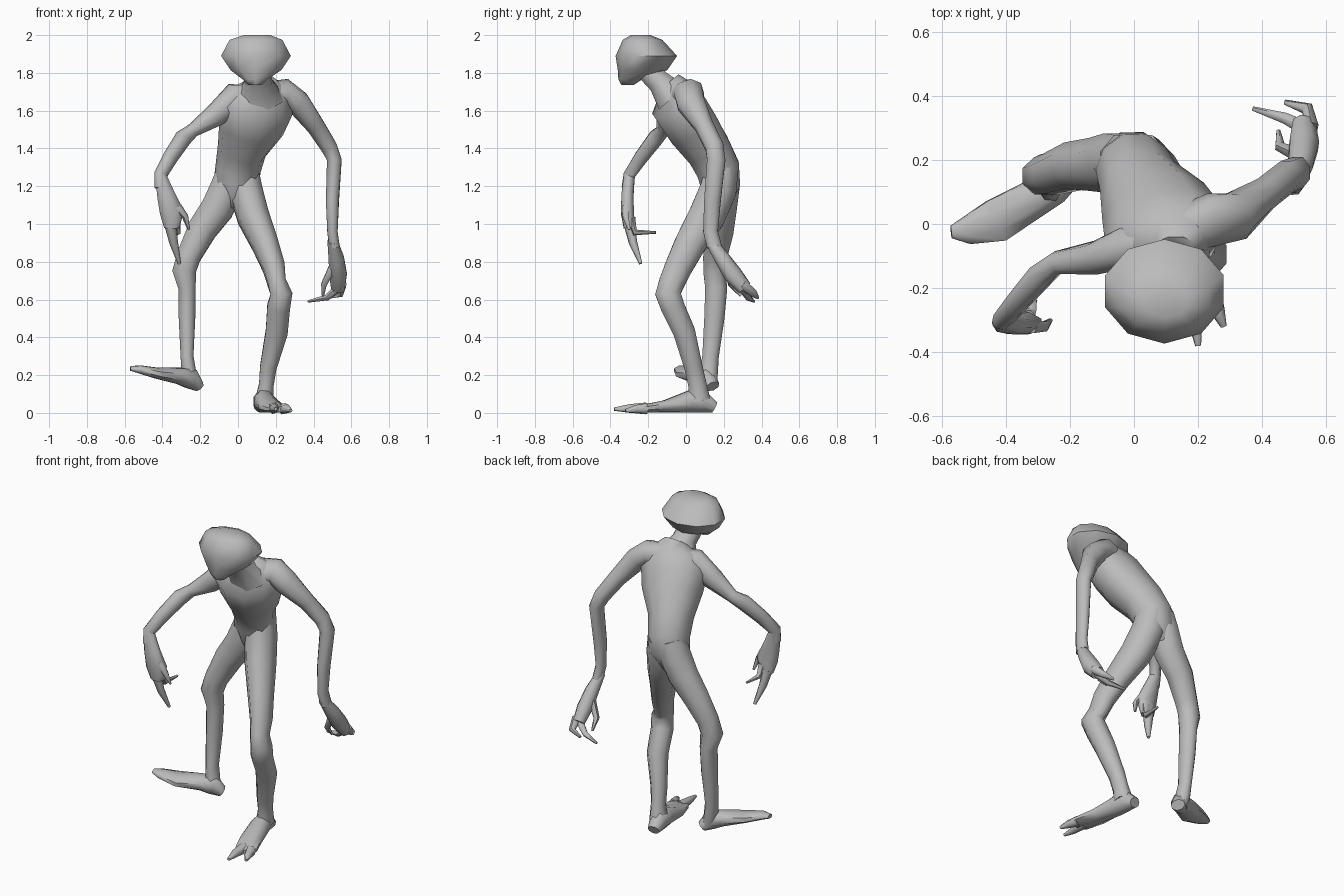
import bpy
import bmesh
import math
from mathutils import Vector

cube = bpy.data.objects.get("Cube")
if cube:
    bpy.data.objects.remove(cube, do_unlink=True)

UNIT = 0.01  # ring positions and radii are given in hundredths

skin = bpy.data.materials.new("grey skin")
skin.use_nodes = True
skin.diffuse_color = (0.5, 0.5, 0.5, 1)
skin.node_tree.nodes["Principled BSDF"].inputs["Base Color"].default_value = (0.5, 0.5, 0.5, 1)


def loft(name, rings, side=(1, 0, 0), sides=8, level=False):
    """Skin a row of elliptical rings (x, y, z, half width, half depth).

    The width axis follows `side`; level rings stay horizontal."""
    bm = bmesh.new()
    centres = [Vector(ring[:3]) * UNIT for ring in rings]
    loops = []
    for i, ring in enumerate(rings):
        before = centres[max(i - 1, 0)]
        after = centres[min(i + 1, len(centres) - 1)]
        along = Vector((0, 0, -1)) if level else (after - before).normalized()
        wide = Vector(side)
        wide = (wide - along * wide.dot(along)).normalized()
        deep = along.cross(wide)
        loop = []
        for k in range(sides):
            angle = math.tau * (k + 0.5) / sides
            offset = wide * math.cos(angle) * ring[3] + deep * math.sin(angle) * ring[4]
            loop.append(bm.verts.new(centres[i] + offset * UNIT * 1.05))
        loops.append(loop)
    for upper, lower in zip(loops, loops[1:]):
        for k in range(sides):
            n = (k + 1) % sides
            bm.faces.new((upper[k], upper[n], lower[n], lower[k]))
    bm.faces.new(loops[0])
    bm.faces.new(loops[-1])
    bmesh.ops.recalc_face_normals(bm, faces=bm.faces[:])
    mesh = bpy.data.meshes.new(name)
    bm.to_mesh(mesh)
    bm.free()
    mesh.materials.append(skin)
    part = bpy.data.objects.new(name, mesh)
    bpy.context.collection.objects.link(part)
    bpy.ops.object.select_all(action="DESELECT")
    part.select_set(True)
    bpy.context.view_layer.objects.active = part
    bpy.ops.object.shade_smooth_by_angle(angle=math.radians(60))


def digit(name, root, knuckle, tip, thick=2.2):
    """A tapering finger, thumb or toe through three points."""
    loft(name, [(*root, thick, thick), (*knuckle, thick * 0.75, thick * 0.75),
                (*tip, thick * 0.3, thick * 0.3)], side=(0.6, 0.5, 0.6), sides=6)


# Head: broad flat skull tapering to a small chin
loft("head", [
    (10, -24, 200, 7, 5),
    (9.5, -23, 197.5, 14, 10),
    (9.5, -21, 189, 18.5, 15.5),
    (9.5, -23, 181.5, 13.5, 12.5),
    (9, -29.5, 176.5, 6.5, 6),
    (9, -31, 173.5, 3.5, 3),
], sides=10, level=True)

# Neck
loft("neck", [
    (10, -22, 183, 7, 6),
    (11, -14, 175, 7, 6.5),
    (11, -7, 167, 13, 10),
])

# Torso: hunched forward and twisted at the shoulders
loft("torso", [
    (12, -8, 176, 7, 5),
    (12, -4, 171, 16, 9),
    (10, -3.5, 162, 19, 14),
    (7, 3.5, 151, 17, 13.5),
    (2, 12, 139, 12.5, 12),
    (0, 17, 129, 11.5, 11.5),
    (-1, 18, 121, 11.5, 10.5),
    (-2.5, 17, 113, 6, 8),
    (-3, 16, 108, 2, 4),
], side=(0.95, 0.3, 0), sides=10)

# Left arm, hanging back
loft("left_arm", [
    (15, -2, 168, 7, 8),
    (25, 1.5, 169.5, 7, 8),
    (32, 2.5, 164, 6.5, 7.5),
    (41, 9.5, 152, 5, 5),
    (48, 15, 141, 4.5, 5),
    (51, 16, 134, 4, 5),
    (50, 14, 112, 3.5, 4.5),
    (50, 13, 96, 2.8, 4),
    (51, 15, 88, 2.8, 4),
], side=(1, 0, 0.5))

loft("left_hand", [
    (50, 13, 91, 2.5, 3),
    (52, 19, 82, 4, 4),
    (53, 25, 73, 4.5, 5),
    (53, 31, 66, 3.5, 4),
], side=(0.8, 0.5, 0.3))
digit("left_index_finger", (53, 30, 66), (47, 33, 61), (37, 36, 59))
digit("left_outer_finger", (55, 30, 68), (54, 36, 63), (47, 38, 61), 2.6)
digit("left_thumb", (50, 22, 77), (45.5, 24, 68), (45, 29, 62))

# Right arm, reaching forward
loft("right_arm", [
    (10, -4, 166, 7, 8),
    (-2, -7, 167, 6.5, 7.5),
    (-12, -10.5, 157.5, 5, 6),
    (-24, -12, 149.5, 3.5, 3.5),
    (-29, -16, 145.5, 4, 4.5),
    (-36, -24, 135, 3.5, 4),
    (-41, -30, 126, 3, 3.5),
    (-41, -31, 119, 3, 3),
], side=(0.5, -0.8, 0))

loft("right_hand", [
    (-41, -30, 126, 3, 3),
    (-38, -31, 115, 5, 3.3),
    (-35, -31, 106, 6.5, 3.5),
    (-35, -30, 98, 4.2, 3),
], side=(1, 0, 0.4))
digit("right_long_finger", (-36, -30, 100), (-34, -28, 90), (-31, -24, 79), 3)
digit("right_middle_finger", (-33, -29, 103), (-32, -27, 95.5), (-31, -16, 95.5))
digit("right_thumb", (-32, -32, 109), (-28, -32, 104), (-26, -30, 97))

# Left leg, bent and standing
loft("left_leg", [
    (2, 19, 129, 9, 9),
    (4, 17, 118, 9, 10),
    (8, 11, 104, 8.5, 10),
    (14.5, 2, 89, 7, 8.5),
    (19, -4, 77, 6, 7.5),
    (20.5, -7.5, 69, 5, 7),
    (23, -9.5, 63, 6, 7),
    (21.5, -7, 56, 6.2, 6.5),
    (20.5, -1, 43, 6, 6),
    (16, 4, 24, 4.5, 5),
    (15, 6, 15, 4, 5),
    (14, 7, 7, 5, 6),
])

loft("left_foot", [
    (12, 15, 3, 3.5, 3),
    (13, 9, 6, 5, 6),
    (14, 2, 6, 5.5, 6),
    (17, -11, 3.5, 6.5, 3.3),
    (21, -22, 2.3, 6.5, 2.2),
    (22, -25, 2, 5, 1.5),
])
digit("left_inner_toe", (19, -21, 2.5), (19, -30, 2.3), (20, -38, 2), 3)
digit("left_outer_toe", (24, -21, 2.2), (26, -27, 2), (28, -32, 1.2), 3)

# Right leg, lifted
loft("right_leg", [
    (-3, 19, 129, 8, 9),
    (-6, 19, 119, 9, 9.5),
    (-11, 18.5, 108, 9, 8.5),
    (-19, 18, 97, 8, 7.5),
    (-26, 15.5, 83, 6.5, 6.5),
    (-28.5, 15, 75, 6.5, 6),
    (-27, 16, 66, 4.7, 6),
    (-27, 15, 50, 4.5, 5.5),
    (-27, 13, 30, 3.5, 4.5),
    (-26, 12, 21, 4, 5),
    (-24, 12, 15, 4, 4.5),
])

loft("right_foot", [
    (-21, 14, 14, 4, 3),
    (-25, 11, 18, 5, 5.5),
    (-31, 8, 19.5, 6, 4.5),
    (-43, 1, 21, 7, 3),
    (-52, -2, 23, 4.5, 2.2),
    (-57, -2.5, 23.5, 2, 1.2),
], side=(0.45, -0.85, -0.1))
